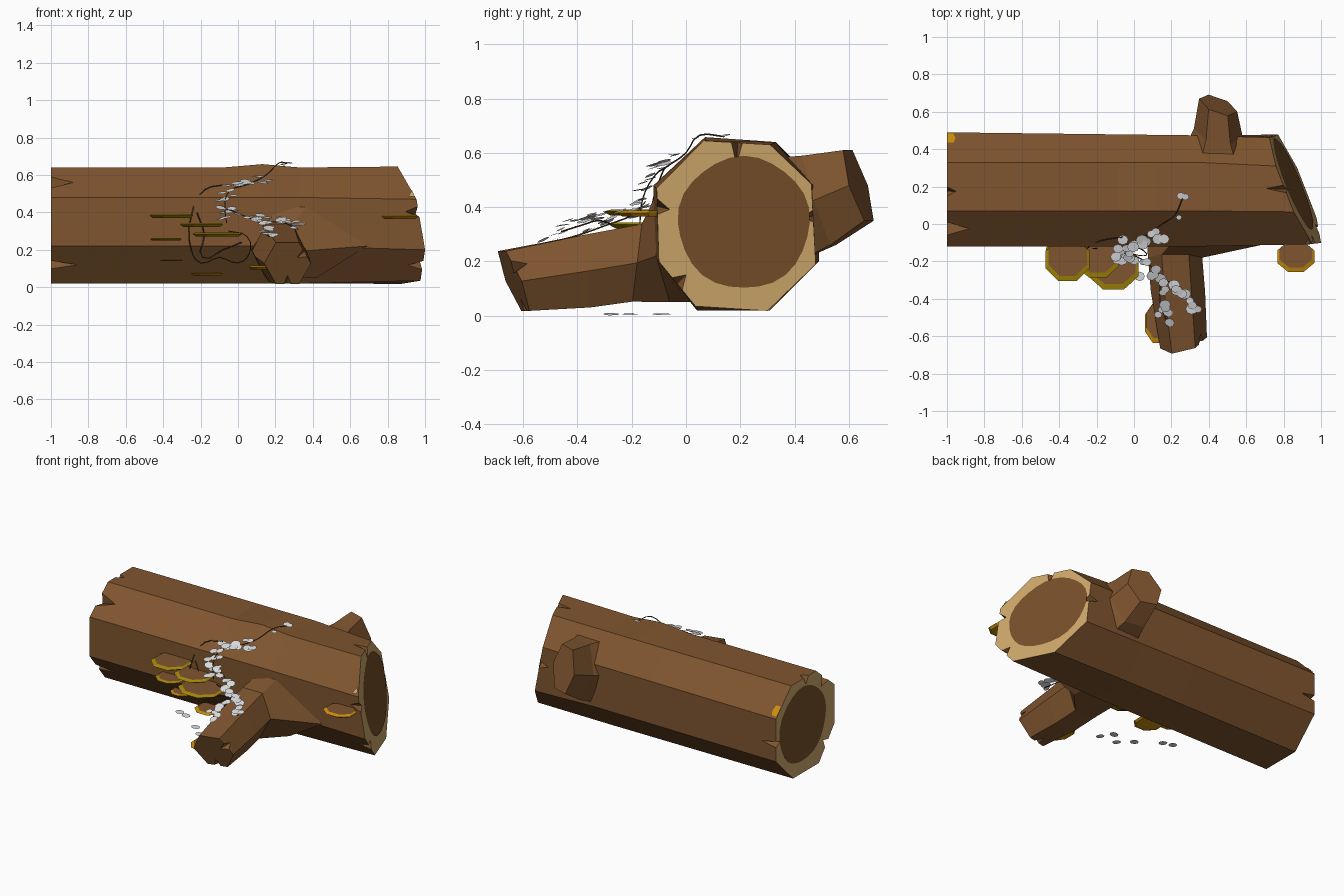
import bpy, bmesh, math, random
from mathutils import Vector as V, Matrix

if "Cube" in bpy.data.objects:
    bpy.data.objects.remove(bpy.data.objects["Cube"])

random.seed(4)


def mat(name, hexcol):
    m = bpy.data.materials.new(name)
    c = [int(hexcol[i:i + 2], 16) / 255 for i in (0, 2, 4)]
    m.diffuse_color = [x / 12.92 if x <= 0.04045 else ((x + 0.055) / 1.055) ** 2.4 for x in c] + [1]
    m.use_nodes = True
    m.node_tree.nodes["Principled BSDF"].inputs["Base Color"].default_value = m.diffuse_color
    return m


BARK = mat("bark brown", "7F552F")
HEART = mat("heartwood brown", "774F29")
RIM = mat("sapwood tan", "CEA76B")
CAP = mat("fungus brown", "7F552F")
GOLD = mat("fungus gold", "CC900C")
OLIVE = mat("fungus olive yellow", "A88A08")
LEAF = mat("pale leaf", "DCDDE0")
VINE = mat("vine brown", "5A3E22")


def finish(name, bm, mats):
    me = bpy.data.meshes.new(name)
    bm.to_mesh(me)
    bm.free()
    for m in mats:
        me.materials.append(m)
    ob = bpy.data.objects.new(name, me)
    bpy.context.collection.objects.link(ob)
    return ob


def timber(name, rings, start={}, end={}, mats=(BARK,)):
    """Loft through rings; start/end = {edge: (t, half width, radial depth, axial depth)} split cracks."""
    bm = bmesh.new()
    n = len(rings[0])
    vs = [[bm.verts.new(p) for p in r] for r in rings]
    capmat = len(mats) - 1

    def end_edge(k, kn, e, cracks):
        # verts along one end edge, for the side face and for the cap face
        if e not in cracks:
            return [], []
        t, hw, rad, ax = cracks[e]
        a, b = rings[k][e], rings[k][(e + 1) % n]
        c, d = rings[kn][e], rings[kn][(e + 1) % n]
        mid = a.lerp(b, t)
        along = (b - a).normalized() * hw
        inward = (sum(rings[k], V()) / n - mid).normalized() * rad
        back = (c.lerp(d, t) - mid).normalized() * ax
        p, q, apex, deep = [bm.verts.new(x) for x in (mid - along, mid + along, mid + back, mid + inward)]
        bm.faces.new((p, apex, deep))
        bm.faces.new((q, deep, apex))
        return [p, apex, q], [p, deep, q]

    caps = [[], []]
    last = len(rings) - 1
    for k in range(last):
        for e in range(n):
            f = (e + 1) % n
            s0, s1 = [], []
            if k == 0:
                s0, c0 = end_edge(0, 1, e, start)
                caps[0] += [vs[0][e]] + c0
            if k == last - 1:
                s1, c1 = end_edge(last, last - 1, e, end)
                caps[1] += [vs[last][e]] + c1
            bm.faces.new([vs[k][e]] + s0 + [vs[k][f], vs[k + 1][f]] + s1[::-1] + [vs[k + 1][e]])
    for c in caps:
        bm.faces.new(c).material_index = capmat
    bmesh.ops.recalc_face_normals(bm, faces=bm.faces)
    return finish(name, bm, mats)


def ring(c, u, v, n=6, turn=0.0):
    return [V(c) + V(u) * math.cos(a) + V(v) * math.sin(a)
            for a in (turn + i * math.tau / n for i in range(n))]


# Trunk: eight sided, sawn at a slant on the right, slight swelling on top
OCT = [(.07, .64), (.33, .64), (.49, .48), (.49, .2), (.31, .02), (.04, .02), (-.12, .22), (-.12, .48)]


def slant(y, z):
    return .996 - .4 * y - .18 * z


def section(x, bump=0):
    r = [V((x, y - .012 * (x + 1) * (y > .4), z)) for y, z in OCT]
    r[0].z += bump
    return r


right = [V((slant(y, z), y, z)) for y, z in
         [(.065, .645), (.31, .63), (.462, .485), (.478, .19), (.3, .018), (.035, .035), (-.1, .2), (-.108, .47)]]
timber("trunk", [section(-1), section(-.08), section(.13, .018), section(.33), right],
       {7: (.5, .045, .06, .12), 5: (.5, .028, .05, .14), 2: (.6, .02, .05, .1), 0: (.4, .025, .05, .05)},
       {0: (.5, .022, .08, .1), 2: (.4, .022, .05, .07), 6: (.75, .03, .05, .07), 5: (.5, .03, .05, .08)},
       (BARK, RIM))

# Heartwood plates on both sawn ends
for name, side in (("heartwood_left", 0), ("heartwood_right", 1)):
    bm = bmesh.new()
    pts = []
    for i in range(28):
        a = i * math.tau / 28
        r = 1 + .015 * math.sin(5 * a)
        y, z = .213 + .243 * r * math.cos(a), .343 + .243 * r * math.sin(a)
        pts.append(bm.verts.new((slant(y, z) + .004 if side else -1.002, y, z)))
    bm.faces.new(pts if side else pts[::-1])
    finish(name, bm, [HEART])

# Front branch with a webbed root, and the short stub behind
root = [V(p) for p in ((.69, -.11, .22), (.39, -.1, .47), (.2, -.11, .4), (.07, -.11, .2),
                       (.14, -.06, .06), (.42, -.06, .05))]
timber("front_branch", [
    [p + V((0, .14, 0)) for p in root], root,
    ring((.22, -.18, .195), (.145, 0, 0), (0, .02, .165)),
    ring((.235, -.36, .165), (.145, 0, 0), (0, -.01, .155)),
    ring((.265, -.635, .128), (.125, .03, 0), (0, -.05, .127))],
    end={0: (.5, .025, .05, .05), 4: (.5, .02, .05, .06)})
timber("back_stub", [
    ring((.45, .36, .39), (.2, 0, 0), (0, -.06, .22)),
    ring((.45, .49, .425), (.13, -.02, 0), (0, -.06, .19)),
    ring((.45, .635, .48), (.102, -.035, 0), (0, -.045, .15))])


# Shelf fungi: brown top set towards the log, coloured rim and underside
def fungus(i, x, y, z, rx, ry, colour, h=.011):
    bm = bmesh.new()
    t = math.pi / 8

    def disc(s, dy, dz):
        return [bm.verts.new(p) for p in ring((x, y + dy, z + dz), (rx * s, 0, 0), (0, ry * s, 0), 8, t)]

    low, mid, top = disc(.88, .01, -h), disc(1.04, 0, h * .3), disc(.91, .014, h)
    bm.faces.new(low[::-1])
    bm.faces.new(top).material_index = 1
    for a, b in ((low, mid), (mid, top)):
        for k in range(8):
            bm.faces.new((a[k], a[k - 7], b[k - 7], b[k]))
    finish("shelf_fungus_%d" % i, bm, [colour, CAP])


for i, f in enumerate([
        (-.355, -.19, .38, .122, .12, OLIVE), (-.195, -.18, .333, .12, .11, OLIVE),
        (-.11, -.23, .282, .14, .125, OLIVE), (-.385, -.16, .256, .09, .08, OLIVE, .007),
        (-.355, -.09, .145, .065, .06, GOLD, .004), (-.165, -.06, .07, .09, .09, GOLD, .008),
        (.13, -.53, .105, .075, .11, GOLD), (.865, -.175, .376, .103, .085, GOLD)]):
    fungus(i + 1, *f)


# Small chips of colour lying on the bark beside the sawn ends
def chip(name, pts, m):
    bm = bmesh.new()
    bm.faces.new([bm.verts.new(p) for p in pts])
    finish(name, bm, [m])


chip("gold_chip", [(-.998, .435, .542), (-.965, .435, .542), (-.955, .46, .517), (-.965, .483, .494),
                   (-.998, .483, .494)], GOLD)
chip("bare_wood_chip", [(.912, -.11, .485), (.945, -.106, .485), (.93, -.08, .52)], RIM)

# Creeping vine stems
VINES = {
    "top_vine": [(.26, .14, .66), (.22, .05, .665), (.15, 0, .6), (.05, -.07, .55), (-.05, -.12, .51),
                 (-.07, -.16, .43), (-.06, -.17, .34)],
    "side_vine": [(-.06, -.07, .55), (-.18, -.09, .52), (-.25, -.13, .38), (-.25, -.13, .2), (-.2, -.11, .13),
                  (-.1, -.11, .16), (0, -.12, .13), (.06, -.15, .18), (.05, -.17, .27), (-.05, -.15, .3)],
    "loop_vine": [(-.22, -.13, .4), (-.18, -.13, .28), (-.19, -.12, .16), (-.08, -.12, .2), (.02, -.14, .24)],
    "branch_vine": [(-.06, -.15, .42), (.06, -.2, .37), (.13, -.29, .335), (.14, -.42, .29), (.17, -.51, .27)],
    "twig_vine": [(.13, -.28, .34), (.22, -.33, .35), (.27, -.38, .335), (.32, -.46, .31)],
}
for name, pts in VINES.items():
    cu = bpy.data.curves.new(name, "CURVE")
    cu.dimensions = "3D"
    cu.bevel_depth, cu.bevel_resolution, cu.resolution_u = .003, 0, 3
    sp = cu.splines.new("BEZIER")
    sp.bezier_points.add(len(pts) - 1)
    for b, p in zip(sp.bezier_points, pts):
        b.co = p
        b.handle_left_type = b.handle_right_type = "AUTO"
    cu.materials.append(VINE)
    bpy.context.collection.objects.link(bpy.data.objects.new(name, cu))


# Small round leaves scattered along the stems, and a few fallen on the ground
def leaf(bm, p, r, tilt):
    # tilted forward so that the upper side faces out from the log
    spin = Matrix.Rotation(tilt, 3, "X") @ Matrix.Rotation(random.uniform(-.2, .2), 3, "Y")
    bm.faces.new([bm.verts.new(V(p) + spin @ q) for q in ring((0, 0, 0), (r, 0, 0), (0, r * .9, 0), 8)])


bm = bmesh.new()
for name, lo, hi, count in (("top_vine", .4, 1, 17), ("branch_vine", 0, 1, 19), ("twig_vine", .2, 1, 13)):
    pts = [V(p) for p in VINES[name]]
    for k in range(count):
        s = (lo + (hi - lo) * k / (count - 1)) * (len(pts) - 1.001)
        p = pts[int(s)].lerp(pts[int(s) + 1], s % 1)
        p += V((random.uniform(-.035, .035), random.uniform(-.03, .012), random.uniform(.003, .03)))
        leaf(bm, p, random.uniform(.02, .034), random.uniform(.1, .45))
for x, y, z, r in ((.25, .15, .665, .022), (.275, .145, .665, .02), (.24, .035, .655, .016),
                   (.13, -.08, .56, .034), (.16, -.08, .57, .03), (-.06, -.085, .545, .03)):
    leaf(bm, (x, y, z), r, .2)
finish("vine_leaves", bm, [LEAF])

bm = bmesh.new()
for x, y in ((-.37, -.08), (-.31, -.1), (-.17, -.2), (-.09, -.27), (-.02, -.21), (.03, -.28)):
    leaf(bm, (x, y, .006), .028, 0)
finish("fallen_leaves", bm, [LEAF])
